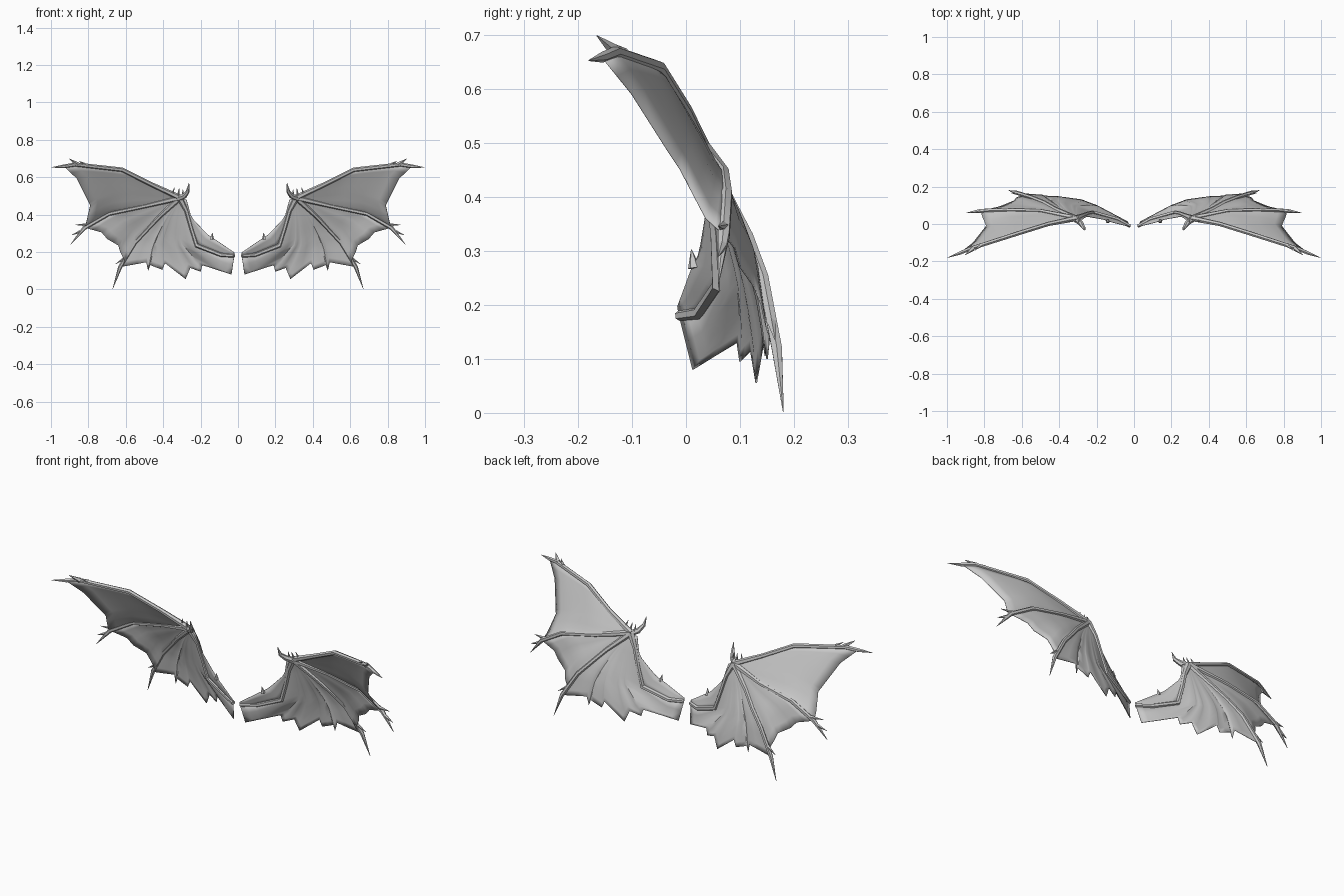
import bpy, bmesh, math
from mathutils import Vector

if "Cube" in bpy.data.objects:
    bpy.data.objects.remove(bpy.data.objects["Cube"])

grey = bpy.data.materials.new("wing grey")
grey.diffuse_color = (0.58, 0.58, 0.58, 1)
grey.use_nodes = True
grey.node_tree.nodes["Principled BSDF"].inputs["Base Color"].default_value = grey.diffuse_color


def finish(name, bm, thickness=0):
    """Turn a bmesh into a smooth-shaded object mirrored to the other side."""
    bmesh.ops.remove_doubles(bm, verts=bm.verts, dist=0.0004)
    bmesh.ops.recalc_face_normals(bm, faces=bm.faces)
    me = bpy.data.meshes.new(name)
    bm.to_mesh(me)
    bm.free()
    me.materials.append(grey)
    for p in me.polygons:
        p.use_smooth = True
    me.set_sharp_from_angle(angle=math.radians(35))
    ob = bpy.data.objects.new(name, me)
    bpy.context.collection.objects.link(ob)
    if thickness:
        solid = ob.modifiers.new("thickness", 'SOLIDIFY')
        solid.thickness = thickness
        solid.offset = 0
    mirror = ob.modifiers.new("other side", 'MIRROR')
    mirror.use_mirror_merge = False
    return ob


def along(points, t):
    """Point at fraction t of a polyline's length."""
    pts = [Vector(p) for p in points]
    lengths = [(b - a).length for a, b in zip(pts, pts[1:])]
    d = t * sum(lengths)
    for a, b, n in zip(pts, pts[1:], lengths):
        if d <= n:
            return a.lerp(b, d / n)
        d -= n
    return pts[-1]


def tube(bm, points, radii, sides=6):
    """Tapered bone swept along a path."""
    pts = [Vector(p) for p in points]
    rings = []
    for i, (p, r) in enumerate(zip(pts, radii)):
        d = (pts[min(i + 1, len(pts) - 1)] - pts[max(i - 1, 0)]).normalized()
        u = d.cross(Vector((0, 1, 0.1))).normalized()
        v = d.cross(u)
        rings.append([bm.verts.new(p + r * (u * math.cos(a) + v * math.sin(a)))
                      for a in (math.tau * k / sides for k in range(sides))])
    for a, b in zip(rings, rings[1:]):
        for k in range(sides):
            n = (k + 1) % sides
            bm.faces.new((a[k], a[n], b[n], b[k]))
    bm.faces.new(rings[0])
    bm.faces.new(rings[-1])


def bone(name, points, radii):
    bm = bmesh.new()
    tube(bm, points, radii)
    finish(name, bm)


def panel(name, rib_a, rib_b, edge, rows=10):
    """Skin stretched between two ribs, ending in a ragged edge."""
    bm = bmesh.new()
    # columns pass through every corner of the ragged edge, plus midpoints
    pts = [Vector(p) for p in edge]
    cols = []
    for a, b in zip(pts, pts[1:]):
        cols += [a, a.lerp(b, 0.5)]
    cols.append(pts[-1])
    total = sum((b - a).length for a, b in zip(cols, cols[1:]))
    s, params = 0, [0]
    for a, b in zip(cols, cols[1:]):
        s += (b - a).length / total
        params.append(s)
    grid = []
    for j in range(rows + 1):
        t = j / rows
        a, b = along(rib_a, t), along(rib_b, t)
        grid.append([bm.verts.new(a.lerp(b, s) + (e - cols[0].lerp(cols[-1], s)) * t ** 2)
                     for s, e in zip(params, cols)])
    for r, q in zip(grid, grid[1:]):
        for k in range(len(cols) - 1):
            bm.faces.new((r[k], r[k + 1], q[k + 1], q[k]))
    finish(name, bm, 0.003)


# Bone paths, all starting at the wrist
wrist = (0.31, 0.03, 0.49)
upper_finger = [wrist, (0.46, 0.0, 0.56), (0.62, -0.05, 0.64), (0.87, -0.13, 0.668),
                (0.93, -0.155, 0.658), (0.997, -0.18, 0.652)]
middle_finger = [wrist, (0.50, 0.07, 0.445), (0.69, 0.075, 0.405), (0.82, 0.07, 0.33),
                 (0.895, 0.06, 0.24)]
lower_finger = [wrist, (0.42, 0.08, 0.39), (0.48, 0.115, 0.325), (0.55, 0.143, 0.25),
                (0.63, 0.168, 0.12), (0.67, 0.18, 0.003)]
arm = [wrist, (0.275, 0.045, 0.42), (0.25, 0.055, 0.33), (0.22, 0.06, 0.235),
       (0.09, 0.025, 0.185), (0.02, -0.012, 0.18)]

bone("upper_finger", upper_finger, [0.016, 0.012, 0.012, 0.011, 0.010, 0.001])
bone("middle_finger", middle_finger, [0.016, 0.011, 0.012, 0.012, 0.001])
bone("lower_finger", lower_finger, [0.016, 0.012, 0.011, 0.011, 0.011, 0.001])
bone("arm", arm, [0.018, 0.012, 0.011, 0.013, 0.012, 0.010])

# Hooked thumb at the wrist
bone("thumb_claw", [(0.32, 0.03, 0.485), (0.285, 0.005, 0.50), (0.268, -0.02, 0.525),
                    (0.262, -0.035, 0.57)], [0.016, 0.014, 0.010, 0.001])

# Skin between the fingers
panel("upper_skin", upper_finger[:-1], middle_finger[:-1],
      [upper_finger[-2], (0.86, -0.10, 0.59), (0.805, -0.03, 0.48), (0.79, -0.01, 0.45),
       (0.81, 0.037, 0.36), middle_finger[-2]])
panel("middle_skin", middle_finger[:-1], lower_finger[:-1],
      [middle_finger[-2], (0.73, 0.09, 0.305), (0.70, 0.10, 0.27), (0.64, 0.125, 0.235),
       (0.63, 0.14, 0.20), (0.605, 0.15, 0.15), lower_finger[-2]])

# Large torn skin from the last finger to the body
panel("lower_skin", lower_finger[:-1], arm,
      [lower_finger[-2], (0.60, 0.163, 0.125), (0.49, 0.155, 0.145), (0.48, 0.15, 0.10),
       (0.47, 0.15, 0.13), (0.405, 0.147, 0.105), (0.39, 0.145, 0.14), (0.28, 0.13, 0.055),
       (0.255, 0.12, 0.115), (0.20, 0.10, 0.095), (0.19, 0.095, 0.13), (0.035, 0.013, 0.08),
       arm[-1]], rows=14)

# Skin in front of the arm
front_edge = [(0.275, 0.025, 0.48), (0.262, 0.035, 0.43), (0.25, 0.04, 0.385),
              (0.165, 0.025, 0.295), (0.12, 0.01, 0.265), (0.02, -0.015, 0.197)]
bm = bmesh.new()
rows = [[bm.verts.new(along(arm, j / 14).lerp(along(front_edge, j / 14), k / 3))
         for k in range(4)] for j in range(15)]
for r, q in zip(rows, rows[1:]):
    for k in range(3):
        bm.faces.new((r[k], r[k + 1], q[k + 1], q[k]))
finish("front_skin", bm, 0.003)

# Small thorns: base, tip, base radius
thorns = [
    ((0.86, -0.13, 0.668), (0.902, -0.165, 0.698), 0.014),
    ((0.82, -0.115, 0.668), (0.85, -0.14, 0.685), 0.009),
    ((0.14, 0.015, 0.268), (0.137, 0.01, 0.302), 0.012),
    ((0.80, 0.07, 0.345), (0.87, 0.06, 0.345), 0.010),
    ((0.84, 0.068, 0.31), (0.89, 0.06, 0.29), 0.009),
    ((0.60, 0.158, 0.17), (0.655, 0.165, 0.135), 0.010),
    ((0.295, 0.02, 0.50), (0.295, 0.01, 0.535), 0.007),
    ((0.32, 0.02, 0.505), (0.315, 0.01, 0.54), 0.007),
    ((0.35, 0.02, 0.515), (0.34, 0.01, 0.545), 0.007),
]
bm = bmesh.new()
for base, tip, r in thorns:
    tube(bm, [base, tip], [r, 0.001], sides=5)
finish("thorns", bm)
